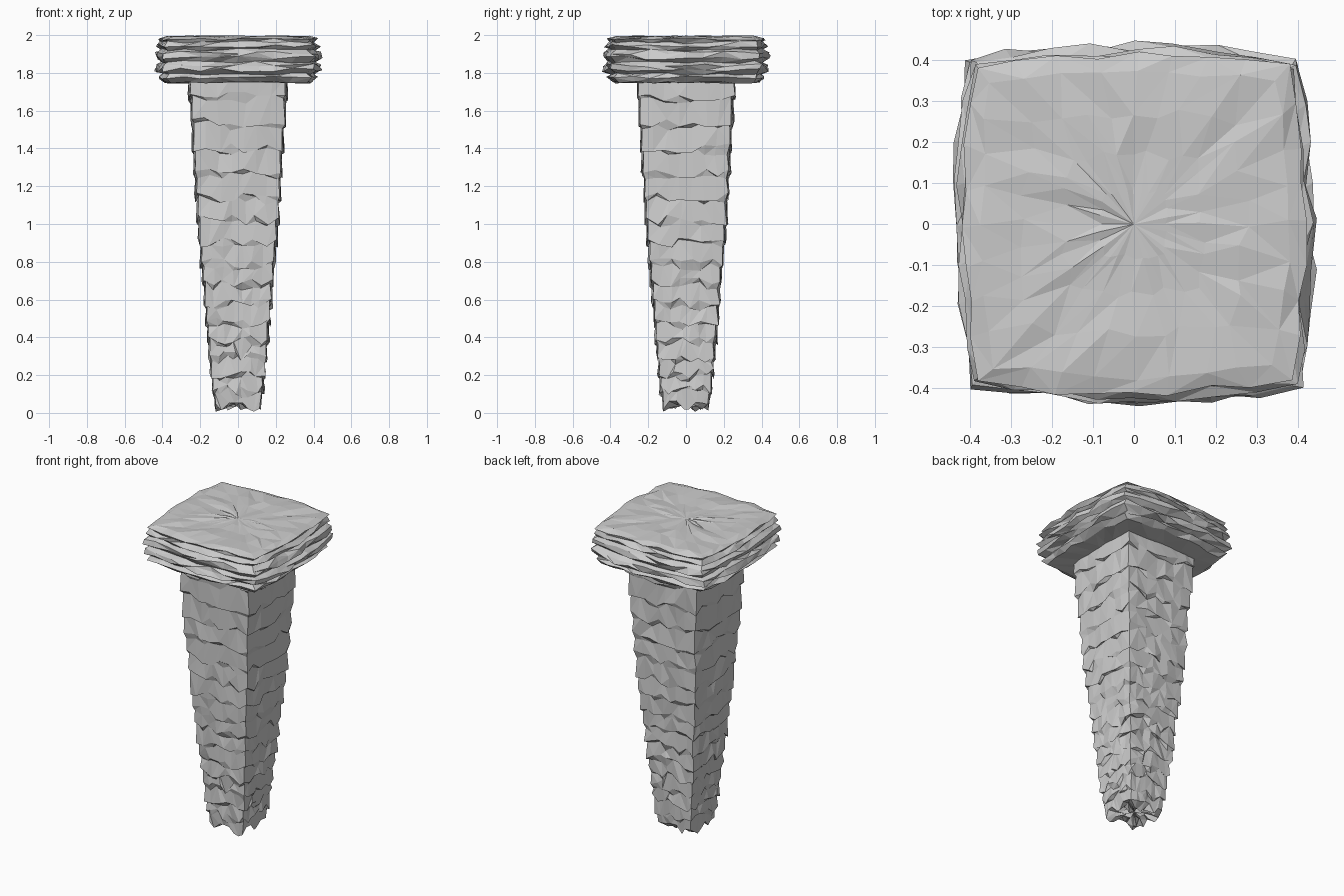
import bpy, bmesh, random
from mathutils import Matrix, Vector
from math import pi

random.seed(7)


def square_loft(name, profile, n, bow):
    """Loft bowed square rings; profile rows are (z, half width, out jitter, side jitter, z jitter)."""
    bm = bmesh.new()
    rings = []
    for z, h, j_out, j_side, j_z in profile:
        ring = []
        for k in range(4):
            turn = Matrix.Rotation(k * pi / 2, 3, 'Z')
            for i in range(n):
                t = -1 + 2 * i / n
                side = random.uniform(-j_side, j_side) if i else 0
                p = Vector((t * h * (1 - bow) + side,
                            -h * (1 - bow * t * t) - random.uniform(-j_out, j_out),
                            z + random.uniform(-j_z, j_z)))
                p.z = min(2.0, max(0.0, p.z))
                ring.append(bm.verts.new(turn @ p))
        rings.append(ring)
    # skin the rings with triangles of alternating direction
    m = 4 * n
    for a, b in zip(rings, rings[1:]):
        for i in range(m):
            j = (i + 1) % m
            if random.random() < 0.5:
                bm.faces.new((a[i], a[j], b[j]))
                bm.faces.new((a[i], b[j], b[i]))
            else:
                bm.faces.new((a[i], a[j], b[i]))
                bm.faces.new((a[j], b[j], b[i]))
    # close both ends with fans
    for ring, flip in ((rings[0], True), (rings[-1], False)):
        c = bm.verts.new(sum((v.co for v in ring), Vector()) / m)
        for i in range(m):
            tri = (ring[i], ring[(i + 1) % m], c)
            bm.faces.new(tri[::-1] if flip else tri)
    me = bpy.data.meshes.new(name)
    bm.to_mesh(me)
    bm.free()
    ob = bpy.data.objects.new(name, me)
    bpy.context.collection.objects.link(ob)
    return ob


# tapered shaft: rough jagged foot, then chipped rows up into the head
shaft = [(0.055, 0.04, 0.01, 0.004, 0.025), (0.045, 0.085, 0.01, 0.008, 0.03),
         (0.035, 0.122, 0.005, 0.008, 0.03)]
keys = [(0.035, 0.125), (0.4, 0.16), (0.7, 0.185), (1.0, 0.212), (1.4, 0.237), (1.77, 0.262)]


def half_at(z):
    for (z0, h0), (z1, h1) in zip(keys, keys[1:]):
        if z <= z1:
            return h0 + (h1 - h0) * (z - z0) / (z1 - z0)
    return keys[-1][1]


z, step = 0.11, 0.085
while z < 1.68:
    # each row of chips has a thicker lower lip over the row below
    shaft.append((z, half_at(z) - 0.006, 0.007, 0.012, 0.03))
    shaft.append((z + 0.012, half_at(z) + 0.006, 0.007, 0.012, 0.03))
    z += step
    step *= 1.04
shaft.append((1.77, 0.258, 0.005, 0.008, 0.004))
square_loft("shaft", shaft, 7, 0.03)

# square head: flat underside, stacked ragged layers, gently uneven top
head = [(1.75, 0.15, 0, 0, 0.003), (1.748, 0.28, 0.004, 0.01, 0.003),
        (1.75, 0.385, 0.012, 0.012, 0.006),
        (1.775, 0.415, 0.012, 0.012, 0.008), (1.795, 0.395, 0.01, 0.012, 0.008),
        (1.815, 0.435, 0.015, 0.015, 0.012), (1.84, 0.43, 0.014, 0.015, 0.01),
        (1.858, 0.405, 0.01, 0.012, 0.008),
        (1.88, 0.435, 0.016, 0.015, 0.012), (1.905, 0.43, 0.014, 0.015, 0.01),
        (1.922, 0.402, 0.01, 0.012, 0.008),
        (1.942, 0.425, 0.014, 0.015, 0.01), (1.962, 0.405, 0.012, 0.012, 0.007),
        (1.978, 0.415, 0.012, 0.015, 0.007),
        (1.991, 0.375, 0.01, 0.012, 0.006), (1.992, 0.27, 0.015, 0.015, 0.007),
        (1.992, 0.17, 0.012, 0.01, 0.007), (1.992, 0.08, 0.006, 0.004, 0.006)]
square_loft("head", head, 8, 0.08)
